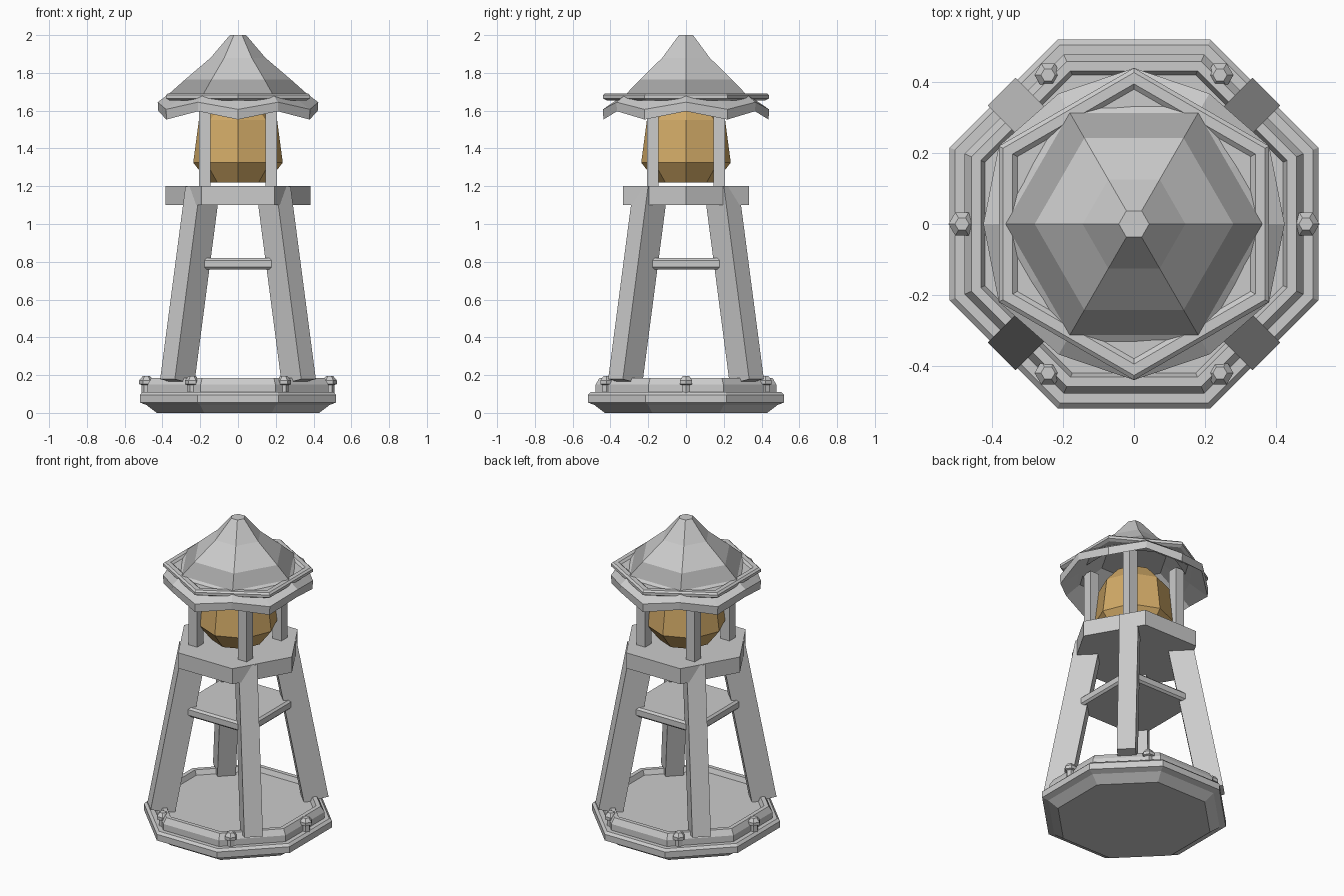
import bpy, bmesh, math
from mathutils import Matrix, Vector

if "Cube" in bpy.data.objects:
    bpy.data.objects.remove(bpy.data.objects["Cube"])


def material(name, col):
    m = bpy.data.materials.new(name)
    m.diffuse_color = (*col, 1)
    m.use_nodes = True
    m.node_tree.nodes["Principled BSDF"].inputs["Base Color"].default_value = m.diffuse_color
    return m


GREY = material("stone grey", (0.6, 0.6, 0.6))
DARK = material("shaded grey", (0.38, 0.38, 0.38))
AMBER = material("amber glass", (0.64, 0.40, 0.135))


def finish(name, bm, *mats):
    bmesh.ops.recalc_face_normals(bm, faces=bm.faces[:])
    me = bpy.data.meshes.new(name)
    bm.to_mesh(me)
    bm.free()
    for m in mats:
        me.materials.append(m)
    ob = bpy.data.objects.new(name, me)
    bpy.context.collection.objects.link(ob)
    return ob


def loft(name, rings, mats, closed=False, band=None):
    """Skin a list of point rings; cap the ends or close the loop."""
    bm = bmesh.new()
    vs = [[bm.verts.new(p) for p in r] for r in rings]
    n = len(vs[0])
    pairs = list(zip(vs, vs[1:])) + ([(vs[-1], vs[0])] if closed else [])
    for k, (a, b) in enumerate(pairs):
        for i in range(n):
            j = (i + 1) % n
            f = bm.faces.new((a[i], a[j], b[j], b[i]))
            f.material_index = 1 if k == band else 0
    if not closed:
        bm.faces.new(vs[0])
        bm.faces.new(vs[-1])
    return finish(name, bm, *mats)


def ring(n, r, z, rot=0.0, cx=0.0, cy=0.0):
    return [(cx + r * math.cos(rot + math.tau * i / n),
             cy + r * math.sin(rot + math.tau * i / n), z) for i in range(n)]


def box(name, size, matrix, bevel=0.0):
    bm = bmesh.new()
    bmesh.ops.create_cube(bm, size=1)
    bmesh.ops.scale(bm, vec=size, verts=bm.verts[:])
    if bevel:
        bmesh.ops.bevel(bm, geom=bm.edges[:], offset=bevel, segments=1, affect='EDGES')
    bm.transform(matrix)
    return finish(name, bm, GREY)


# stepped octagonal base with a raised rim (flat-to-centre distance, z)
profile = [(.43, 0), (.485, .042), (.52, .055), (.52, .095), (.505, .11), (.478, .11),
           (.478, .15), (.458, .185), (.432, .185), (.42, .155)]
k8 = 1 / math.cos(math.pi / 8)
loft("base", [ring(8, a * k8, z, math.pi / 8) for a, z in profile], [GREY])

# six hexagonal bolts round the base
for i in range(6):
    a = math.tau * i / 6
    c = (.485 * math.cos(a), .485 * math.sin(a))
    loft(f"bolt_{i + 1}", [ring(6, r, z, 0, *c) for r, z in
         [(.025, .1), (.025, .148), (.038, .152), (.038, .172), (.02, .194)]], [GREY])

# four leaning legs, and four lantern posts
for i in range(4):
    a = math.pi / 4 + i * math.pi / 2
    d = Vector((math.cos(a), math.sin(a), 0))
    foot, top = d * .455 + Vector((0, 0, .165)), d * .266 + Vector((0, 0, 1.185))
    axis = (top - foot).normalized()
    side = Vector((-d.y, d.x, 0))
    out = side.cross(axis)
    rot = Matrix((out, side, axis)).transposed().to_4x4()
    box(f"leg_{i + 1}", (.148, .11, (top - foot).length),
        Matrix.Translation((foot + top) / 2) @ rot)
    box(f"post_{i + 1}", (.062, .062, .48),
        Matrix.Translation(d * .25 + Vector((0, 0, 1.43))))

# square shelf between the legs
box("shelf", (.51, .51, .06), Matrix.Translation((0, 0, .79)), .012)

# hexagonal platform
loft("platform", [ring(6, .385, z) for z in (1.1, 1.2)], [GREY])

# faceted amber lamp
loft("lamp", [ring(8, r, z) for r, z in
     [(.155, 1.22), (.237, 1.325), (.207, 1.55), (.12, 1.65)]], [AMBER])


# roof: six ridges, with the middle of each side drooping at the eave
def roof_ring(rc, zc, rm=None, zm=None):
    rm, zm = (rc * math.cos(math.pi / 6), zc) if rm is None else (rm, zm)
    return [((rm if i % 2 else rc) * math.cos(i * math.pi / 6),
             (rm if i % 2 else rc) * math.sin(i * math.pi / 6),
             zm if i % 2 else zc) for i in range(12)]


loft("roof", [roof_ring(*p) for p in
     [(.043, 2.0), (.145, 1.88), (.28, 1.765), (.362, 1.692),
      (.425, 1.645, .44, 1.607), (.422, 1.597, .437, 1.553),
      (.36, 1.64, .33, 1.63), (.2, 1.74)]], [GREY, DARK], band=2)

# hexagonal trim ring whose corners poke through the roof sides
loft("roof_trim", [ring(6, r, z, math.pi / 6) for r, z in
     [(.33, 1.655), (.42, 1.655), (.44, 1.665), (.44, 1.682), (.427, 1.692),
      (.395, 1.692), (.38, 1.68), (.33, 1.68)]], [GREY], closed=True)
